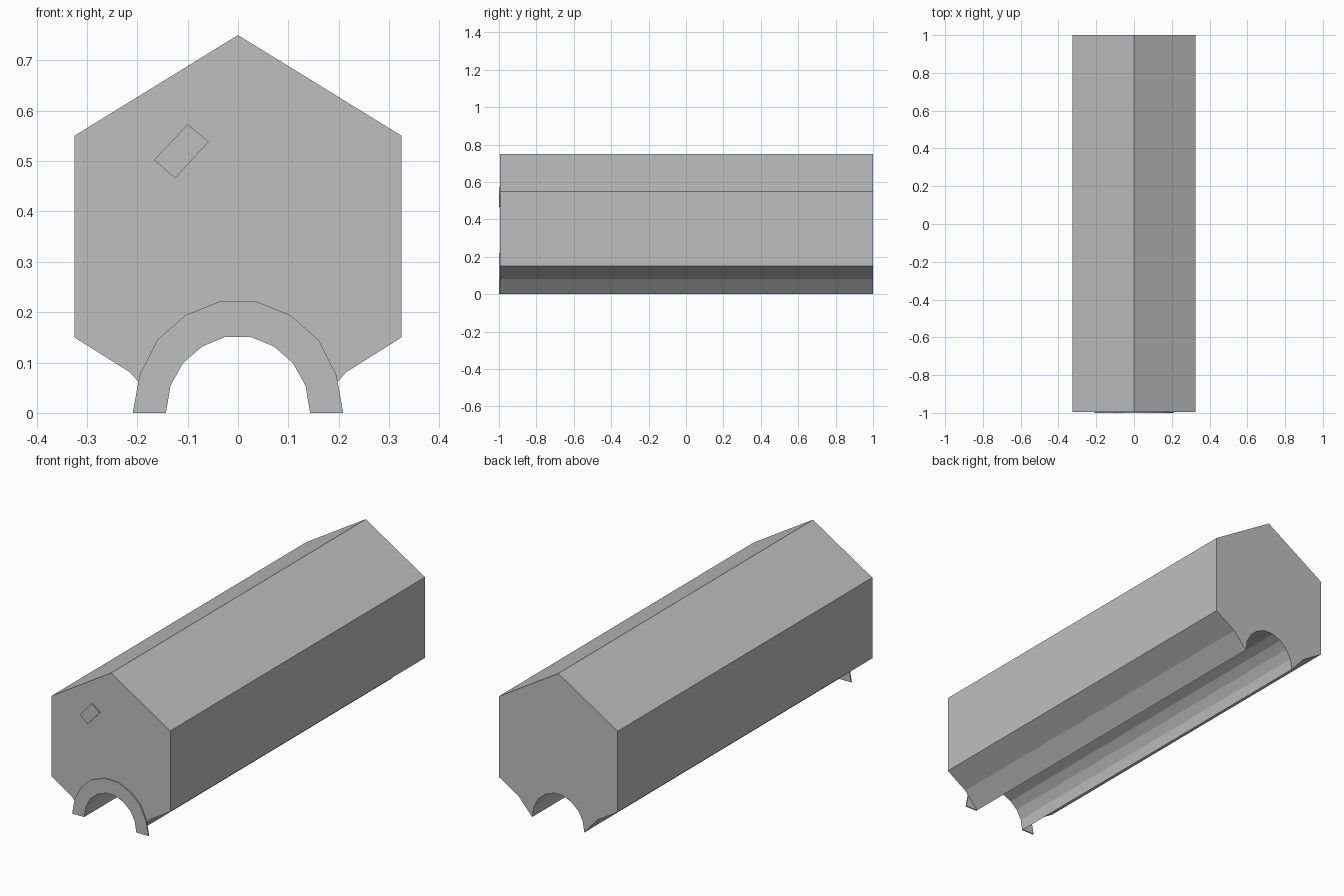
import bpy
import bmesh

cube = bpy.data.objects.get("Cube")
if cube:
    bpy.data.objects.remove(cube, do_unlink=True)

# Single flat grey
grey = bpy.data.materials.new("plain_grey")
grey.use_nodes = True
colour = (0.52, 0.52, 0.52, 1)
grey.diffuse_color = colour
grey.node_tree.nodes["Principled BSDF"].inputs["Base Color"].default_value = colour

FRONT, BACK = -1.0, 1.0
BODY_FRONT = -0.994


def mirrored(half):
    """Close a right-hand outline with its left-hand copy."""
    return half + [(-x, z) for x, z in reversed(half) if x > 0]


def extrude_profile(name, outline, y0, y1):
    """Solid prism of an x-z outline running from y0 to y1."""
    bm = bmesh.new()
    near = [bm.verts.new((x, y0, z)) for x, z in outline]
    face = bm.faces.new(near)
    result = bmesh.ops.extrude_face_region(bm, geom=[face], use_keep_orig=True)
    moved = [v for v in result["geom"] if isinstance(v, bmesh.types.BMVert)]
    bmesh.ops.translate(bm, verts=moved, vec=(0, y1 - y0, 0))
    bmesh.ops.recalc_face_normals(bm, faces=bm.faces)
    mesh = bpy.data.meshes.new(name)
    bm.to_mesh(mesh)
    bm.free()
    mesh.materials.append(grey)
    obj = bpy.data.objects.new(name, mesh)
    bpy.context.collection.objects.link(obj)
    return obj


# Arch outlines, from the foot up to the crown
arch_inner = [(0.143, 0), (0.134, 0.054), (0.109, 0.099), (0.071, 0.132), (0.025, 0.151)]
arch_outer = [(0.209, 0), (0.195, 0.076), (0.16, 0.145), (0.104, 0.194), (0.037, 0.221)]

# Long six-sided body with the arched channel underneath
roof_and_wall = [(0, 0.75), (0.325, 0.55), (0.325, 0.15), (0.215, 0.081)]
extrude_profile("body", mirrored(roof_and_wall + arch_inner), BODY_FRONT, BACK)

# Thin arch trim on the front end
extrude_profile("arch_trim", mirrored(arch_outer)
                + list(reversed(mirrored(arch_inner))), FRONT, BODY_FRONT)

# Small tilted plate on the front end
plate = [(-0.1, 0.573), (-0.058, 0.538), (-0.125, 0.466), (-0.167, 0.502)]
extrude_profile("front_plate", plate, FRONT, BODY_FRONT)
